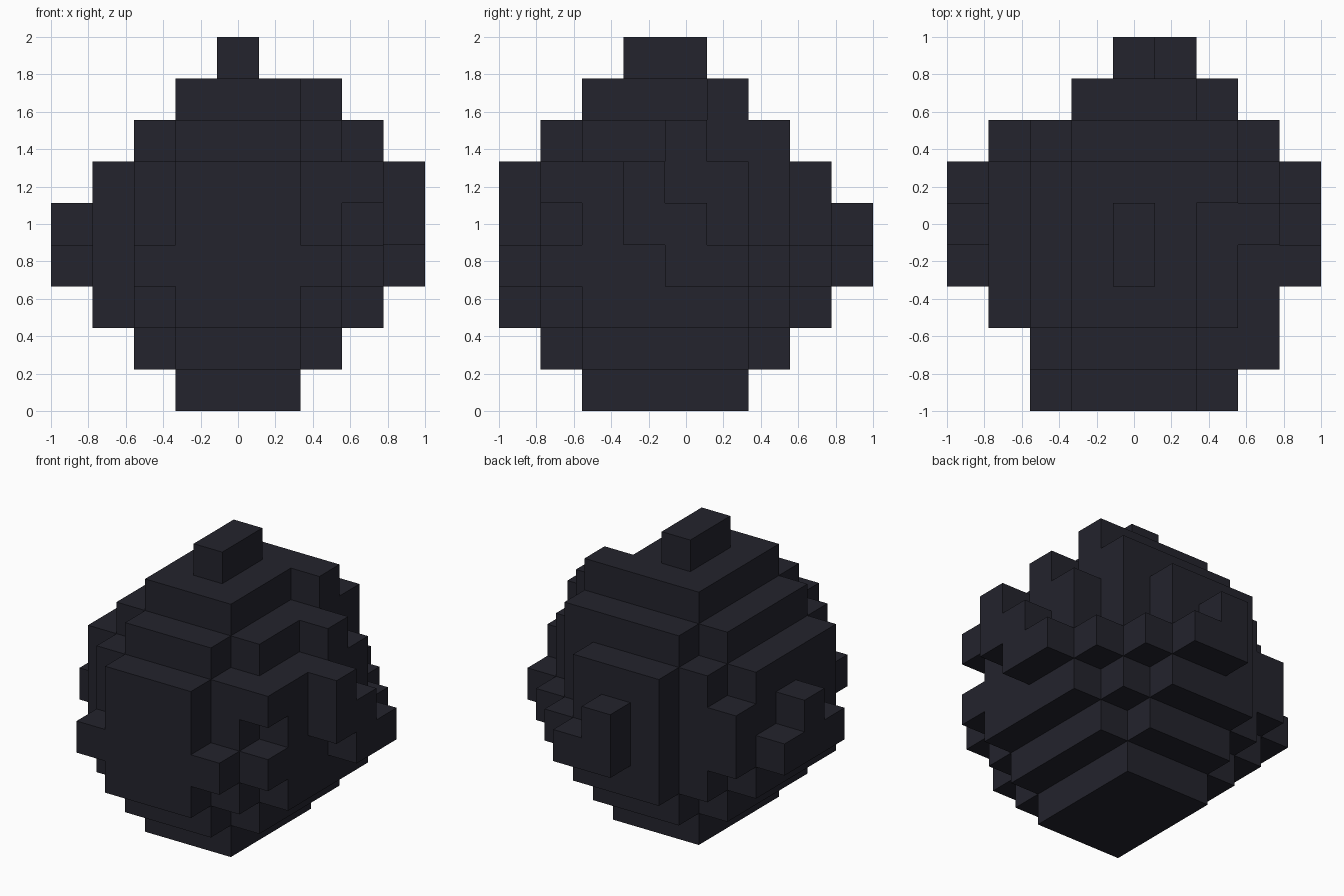
import bpy
import bmesh
from mathutils import Vector

old = bpy.data.objects.get("Cube")
if old:
    bpy.data.objects.remove(old, do_unlink=True)

N = 9                # blocks along each axis
U = 2 / N            # block size
cells = set()


def fill(x, y, z):
    """Fill an inclusive range of blocks on each axis."""
    for i in range(x[0], x[1] + 1):
        for j in range(y[0], y[1] + 1):
            for k in range(z[0], z[1] + 1):
                cells.add((i, j, k))


# Rounded core: stepped tiers, each wider one spanning fewer layers
for x, y, z in [
    ((3, 5), (2, 5), (0, 7)),
    ((3, 5), (1, 6), (1, 6)),
    ((2, 6), (2, 5), (1, 6)),
    ((3, 5), (0, 7), (2, 5)),
    ((2, 6), (1, 6), (2, 5)),
    ((1, 7), (2, 5), (2, 5)),
]:
    fill(x, y, z)

# Top knob and upper lumps
fill((4, 4), (3, 4), (8, 8))
cells |= {(6, 5, 7), (7, 4, 6), (6, 6, 6)}

# Left side lumps
fill((8, 8), (3, 3), (4, 5))
fill((8, 8), (4, 4), (3, 4))
cells |= {(8, 5, 3), (7, 6, 3), (7, 1, 3), (7, 1, 5)}

# Right side lumps
fill((0, 0), (3, 5), (3, 3))
fill((1, 1), (6, 6), (3, 4))
cells.add((0, 4, 4))

# Front and back lumps
cells |= {(2, 0, 3), (6, 0, 3), (6, 7, 3), (5, 8, 3)}
fill((4, 4), (8, 8), (3, 4))

# Outer skin: one quad wherever a block meets open space
bm = bmesh.new()
corners = {}


def corner(p):
    key = tuple(round(c) for c in p)
    if key not in corners:
        corners[key] = bm.verts.new((key[0] * U - 1, key[1] * U - 1, key[2] * U))
    return corners[key]


for cell in sorted(cells):
    middle = Vector(cell) + Vector((0.5, 0.5, 0.5))
    for axis in range(3):
        for side in (-1, 1):
            n = Vector((0, 0, 0))
            n[axis] = side
            if tuple(round(c) for c in Vector(cell) + n) in cells:
                continue
            a = Vector((0, 0, 0))
            a[(axis + 1) % 3] = 1
            b = n.cross(a)
            ring = [middle + (n + s * a + t * b) / 2
                    for s, t in ((-1, -1), (1, -1), (1, 1), (-1, 1))]
            bm.faces.new([corner(p) for p in ring])

mesh = bpy.data.meshes.new("stepped_boulder")
bm.to_mesh(mesh)
bm.free()
boulder = bpy.data.objects.new("stepped_boulder", mesh)
bpy.context.collection.objects.link(boulder)

# Dark slate material
slate = bpy.data.materials.new("dark_slate")
slate.use_nodes = True
colour = (0.017, 0.017, 0.026, 1)
slate.diffuse_color = colour
slate.node_tree.nodes["Principled BSDF"].inputs["Base Color"].default_value = colour
mesh.materials.append(slate)
